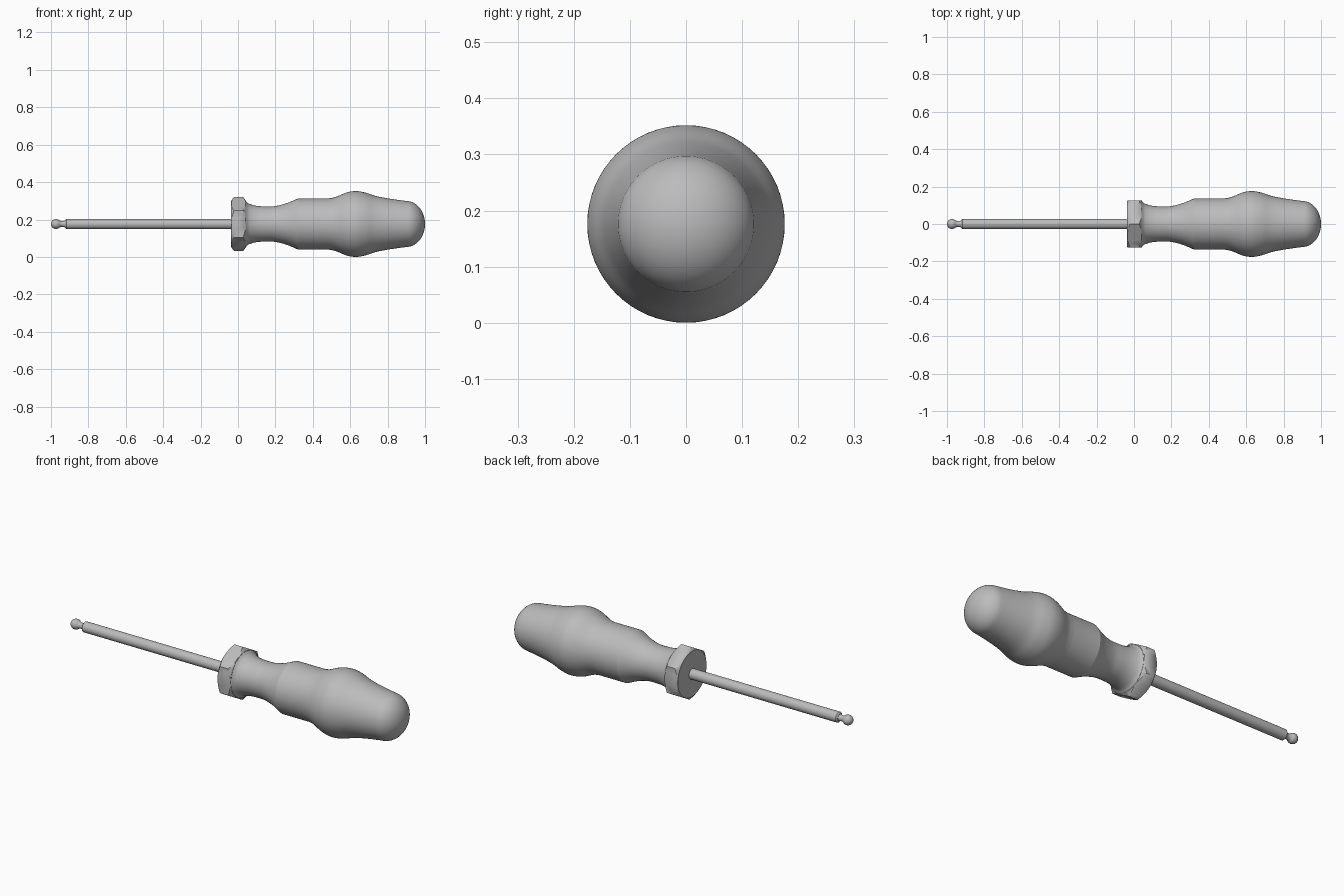
import bpy, bmesh, math
from mathutils import Vector

cube = bpy.data.objects.get("Cube")
if cube:
    bpy.data.objects.remove(cube)

AXIS_Z = 0.176

grey = bpy.data.materials.new("plain_grey")
grey.use_nodes = True
grey.diffuse_color = (0.5, 0.5, 0.5, 1)
grey.node_tree.nodes["Principled BSDF"].inputs["Base Color"].default_value = (0.5, 0.5, 0.5, 1)


def smooth_curve(points, steps=6):
    """Catmull-Rom samples through the (x, radius) points."""
    p = [Vector(q) for q in points]
    p = [2 * p[0] - p[1]] + p + [2 * p[-1] - p[-2]]
    out = []
    for a, b, c, d in zip(p, p[1:], p[2:], p[3:]):
        for i in range(steps):
            t = i / steps
            out.append(0.5 * (2 * b + (c - a) * t + (2 * a - 5 * b + 4 * c - d) * t ** 2
                              + (3 * b - a - 3 * c + d) * t ** 3))
    return [tuple(q) for q in out] + [tuple(points[-1])]


def arc(cx, rx, rz, start, end, steps=12):
    angles = [math.radians(start + (end - start) * i / steps) for i in range(steps + 1)]
    return [(cx + rx * math.cos(a), max(rz * math.sin(a), 0)) for a in angles]


def lathe(name, profile, sides=64, angle=30):
    """Revolve an (x, radius) profile about the tool axis, with capped ends."""
    bm = bmesh.new()
    rings = []
    for x, r in profile:
        if r < 1e-4:
            rings.append([bm.verts.new((x, 0, AXIS_Z))])
        else:
            turns = [2 * math.pi * i / sides for i in range(sides)]
            rings.append([bm.verts.new((x, r * math.sin(a), AXIS_Z + r * math.cos(a)))
                          for a in turns])
    for a, b in zip(rings, rings[1:]):
        for i in range(sides):
            j = (i + 1) % sides
            corners = [a[i % len(a)], a[j % len(a)], b[j % len(b)], b[i % len(b)]]
            bm.faces.new(list(dict.fromkeys(corners)))
    for ring in (rings[0], rings[-1]):
        if len(ring) > 1:
            bm.faces.new(ring)
    bmesh.ops.recalc_face_normals(bm, faces=bm.faces)
    mesh = bpy.data.meshes.new(name)
    bm.to_mesh(mesh)
    bm.free()
    mesh.materials.append(grey)
    obj = bpy.data.objects.new(name, mesh)
    bpy.context.collection.objects.link(obj)
    bpy.ops.object.select_all(action='DESELECT')
    obj.select_set(True)
    bpy.context.view_layer.objects.active = obj
    bpy.ops.object.shade_smooth_by_angle(angle=math.radians(angle))
    return obj


# Handle: flared neck, crisp collar edge, swollen grip and domed end
neck = smooth_curve([(0.04, 0.124), (0.06, 0.108), (0.1, 0.097), (0.15, 0.094),
                     (0.2, 0.096), (0.26, 0.111), (0.32, 0.136)])
grip = smooth_curve([(0.48, 0.136), (0.52, 0.144), (0.58, 0.168), (0.63, 0.176),
                     (0.68, 0.168), (0.74, 0.149), (0.82, 0.134), (0.9, 0.123)])
dome = arc(0.9, 0.1, 0.123, 80, 0)
lathe("handle", neck + grip + dome, angle=15)

# Hexagonal collar, its corners turned down to a chamfer
collar = lathe("hex_collar", [(-0.037, 0.1445), (0.043, 0.1445)], sides=6)
cutter = lathe("collar_chamfer", [(-0.037, 0.123), (-0.02, 0.146),
                                  (0.026, 0.146), (0.043, 0.123)], sides=96)
cutter.hide_render = True
cutter.hide_set(True)
chamfer = collar.modifiers.new("chamfer", 'BOOLEAN')
chamfer.operation = 'INTERSECT'
chamfer.solver = 'EXACT'
chamfer.object = cutter

# Shaft with a bevelled tip, narrow waist and ball end
lathe("shaft", [(-0.925, 0.02), (-0.918, 0.028), (-0.03, 0.028)], sides=32)
waist = smooth_curve([(-0.955, 0.019), (-0.94, 0.015), (-0.92, 0.02)], 4)
lathe("ball_tip", arc(-0.973, 0.027, 0.027, 180, 45) + waist, sides=32)
